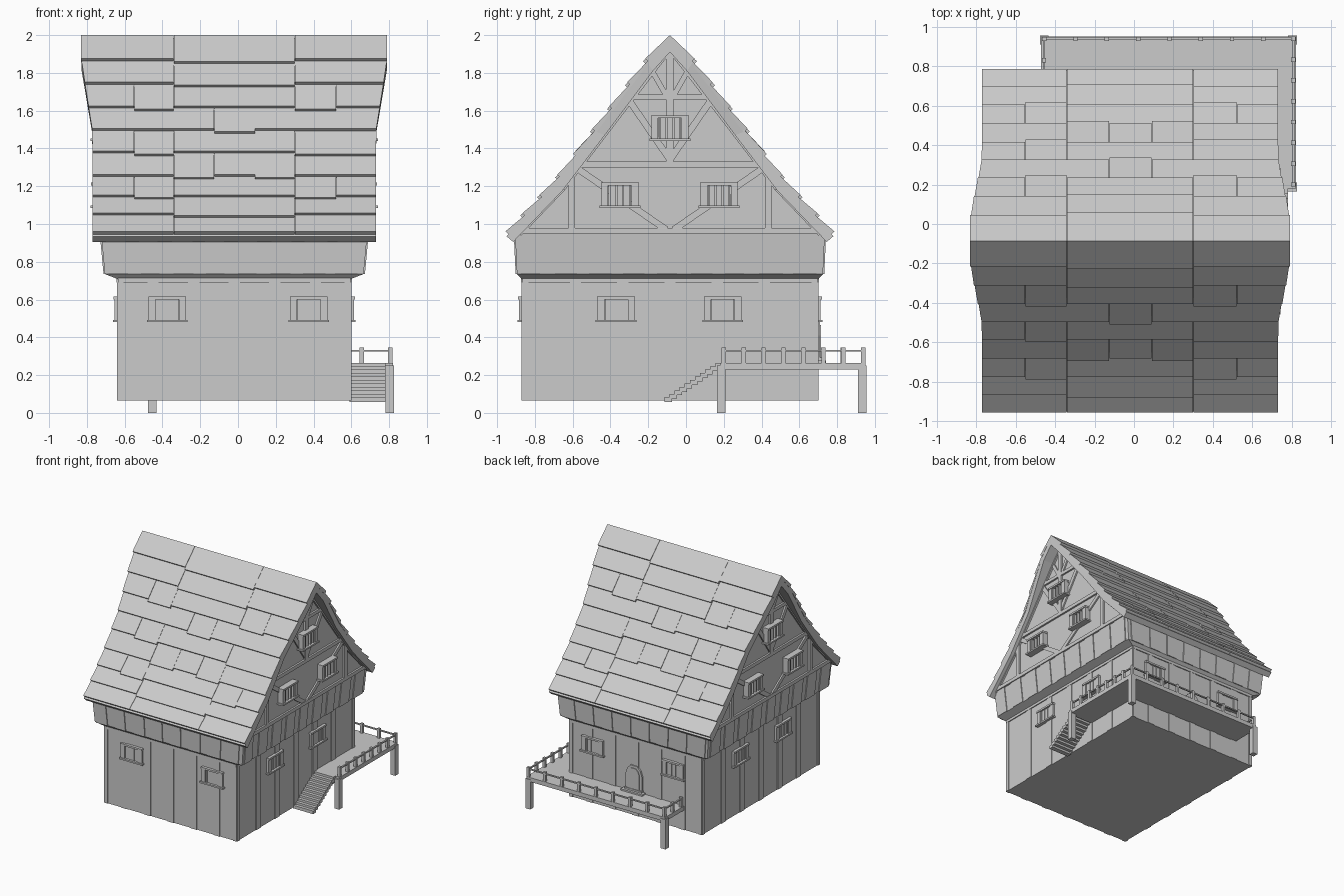
import bpy, bmesh, random
from mathutils import Vector

random.seed(4)
old = bpy.data.objects.get("Cube")
if old:
    bpy.data.objects.remove(old)

grey = bpy.data.materials.new("plain_grey")
grey.use_nodes = True
grey.diffuse_color = (0.6, 0.6, 0.6, 1)
grey.node_tree.nodes["Principled BSDF"].inputs["Base Color"].default_value = (0.6, 0.6, 0.6, 1)

CX, CY = -0.02, -0.085          # house centre
HX, HY = 0.615, 0.78            # half size of lower walls
BASE, EAVE = 0.065, 0.95


def build(name, solids):
    """Each solid is a list of rings; rings are bridged and the ends capped."""
    bm = bmesh.new()
    for rings in solids:
        loops = [[bm.verts.new(p) for p in ring] for ring in rings]
        n = len(loops[0])
        for a, b in zip(loops, loops[1:]):
            for i in range(n):
                j = (i + 1) % n
                bm.faces.new((a[i], a[j], b[j], b[i]))
        bm.faces.new(loops[0][::-1])
        bm.faces.new(loops[-1])
    bmesh.ops.recalc_face_normals(bm, faces=bm.faces)
    mesh = bpy.data.meshes.new(name)
    bm.to_mesh(mesh)
    bm.free()
    mesh.materials.append(grey)
    obj = bpy.data.objects.new(name, mesh)
    bpy.context.collection.objects.link(obj)
    return obj


def rect(x0, x1, y0, y1, z):
    return [(x0, y0, z), (x1, y0, z), (x1, y1, z), (x0, y1, z)]


def box(x0, x1, y0, y1, z0, z1):
    return [rect(x0, x1, y0, y1, z0), rect(x0, x1, y0, y1, z1)]


def centred(hx, hy, z):
    return rect(CX - hx, CX + hx, CY - hy, CY + hy, z)


def wall(axis, sign, half):
    """Maps (along, outward, z) on a wall to world space."""
    if axis == "x":
        return lambda a, d, z: (CX + sign * (half + d), a, z)
    return lambda a, d, z: (a, CY + sign * (half + d), z)


def slab(w, a0, a1, d0, d1, z0, z1):
    return [[w(a0, d0, z), w(a1, d0, z), w(a1, d1, z), w(a0, d1, z)] for z in (z0, z1)]


SIDES = {"front": wall("y", -1, HY), "back": wall("y", 1, HY),
         "right": wall("x", -1, HX), "left": wall("x", 1, HX)}

# Lower walls and flared band
build("lower_walls", [[centred(HX, HY, BASE), centred(HX, HY, 0.72)]])
build("upper_band", [[centred(HX + 0.005, HY + 0.005, 0.71), centred(0.685, 0.81, 0.735),
                      centred(0.705, 0.82, EAVE)]])

# Vertical wall boards with a top plate
for name, w in SIDES.items():
    along_x = name in ("front", "back")
    c, h = (CX, HX) if along_x else (CY, HY)
    step = 0.215 if along_x else 0.25
    parts = [slab(w, c + k * step - 0.03, c + k * step + 0.03, -0.01, 0.006, BASE, 0.7)
             for k in range(-2, 3)]
    parts += [slab(w, c + s * h - 0.03 * (s > 0), c + s * h + 0.03 * (s < 0),
                   -0.01, 0.006, BASE, 0.7) for s in (-1, 1)]
    parts.append(slab(w, c - h, c + h, -0.01, 0.008, 0.69, 0.72))
    build(name + "_wall_boards", parts)

# Sloping boards on the band
for name in SIDES:
    along_x = name in ("front", "back")
    sign = 1 if name in ("back", "left") else -1
    c, lo, hi = (CX, 0.685, 0.705) if along_x else (CY, 0.81, 0.82)
    lower = wall("y", sign, 0.81) if along_x else wall("x", sign, 0.685)
    upper = wall("y", sign, 0.82) if along_x else wall("x", sign, 0.705)
    count = 8 if along_x else 9
    parts = []
    for k in range(count):
        t0 = -1 + 2 * (k + 0.12) / count
        t1 = t0 + 2 * random.uniform(0.55, 0.72) / count
        rings = []
        for w, h, z in ((lower, lo, 0.735), (upper, hi, EAVE)):
            rings.append([w(c + t0 * h, -0.01, z), w(c + t1 * h, -0.01, z),
                          w(c + t1 * h, 0.007, z), w(c + t0 * h, 0.007, z)])
        parts.append(rings)
    build(name + "_band_boards", parts)

# Roof shell
PROFILE = [(0, 1.985), (0.12, 1.855), (0.395, 1.49), (0.6, 1.22), (0.865, 0.935)]
INNER = [(0, 1.91), (0.09, 1.81), (0.345, 1.47), (0.57, 1.175), (0.83, 0.905)]


def roof_half(z):
    return 0.75 + 0.06 * min(1, max(0, (z - 1.49) / 0.38))


def roof_z(u):
    for (u0, z0), (u1, z1) in zip(PROFILE, PROFILE[1:]):
        if u <= u1 or u1 == PROFILE[-1][0]:
            return z0 + (z1 - z0) * (u - u0) / (u1 - u0)


rings = []
for s, pairs in ((-1, list(zip(PROFILE, INNER))[::-1]), (1, list(zip(PROFILE, INNER))[1:])):
    for (u, z), (v, q) in pairs:
        h = roof_half(z)
        rings.append([(CX - h, CY + s * u, z), (CX + h, CY + s * u, z),
                      (CX + h, CY + s * v, q), (CX - h, CY + s * v, q)])
build("roof_shell", [rings])

# Roof shingles: overlapping rows split at varying joints
ROWS = [0, 0.115, 0.21, 0.305, 0.395, 0.485, 0.58, 0.675, 0.765, 0.855]
JOINTS = [(-0.34, 0.3), (-0.34, 0.3), (-0.55, -0.34, 0.3, 0.52), (-0.125, 0.09),
          (-0.55, -0.34, 0.3), (-0.34, -0.125, 0.09, 0.3), (-0.55, -0.34, 0.3, 0.52),
          (-0.34, 0.3), (-0.34, 0.3)]
for side, s in (("front", -1), ("back", 1)):
    tiles = []
    for row, joints in enumerate(JOINTS):
        cuts = [None, *joints, None]
        for k in range(len(cuts) - 1):
            u0 = max(0, ROWS[row] - 0.015)
            u1 = ROWS[row + 1] + (0.012 if k % 2 and row < 8 else 0)
            z0, z1 = roof_z(u0), roof_z(u1)
            lift = 0.015 if row == 0 else 0.004
            section = [(u0, z0 + lift, u0, z0 - 0.01),
                       (u1 + 0.016, z1 + 0.015, u1 - 0.006, z1 - 0.006)]
            tile = []
            for ua, za, ub, zb in section:
                h = roof_half(za)
                x0 = CX - h if cuts[k] is None else cuts[k] + 0.001
                x1 = CX + h if cuts[k + 1] is None else cuts[k + 1] - 0.001
                tile.append([(x0, CY + s * ua, za), (x1, CY + s * ua, za),
                             (x1, CY + s * ub, zb), (x0, CY + s * ub, zb)])
            tiles.append(tile)
    build(side + "_shingles", tiles)

# Gable walls
GH = 0.705
GABLE = [(-0.82, EAVE), (0.82, EAVE), (0.59, 1.19), (0.1, 1.83), (0, 1.95), (-0.1, 1.83), (-0.59, 1.19)]
build("gable_walls", [[[(CX + s * GH, CY + y, z) for y, z in GABLE] for s in (-1, 1)]])


def beam(w, p, q, width, depth=0.015):
    p, q = Vector(p), Vector(q)
    n = (q - p).normalized().orthogonal() * width / 2
    return [[w(CY + e.x, d, e.y) for e, d in ((v + n, -0.01), (v - n, -0.01), (v - n, depth), (v + n, depth))]
            for v in (p, q)]


# Timber framing, mirrored about the gable centre
for name, sign in (("right", -1), ("left", 1)):
    w = wall("x", sign, GH)
    parts = [beam(w, (-0.8, 0.965), (0.8, 0.965), 0.03),
             beam(w, (-0.52, 1.315), (0.52, 1.315), 0.03),
             beam(w, (-0.23, 1.672), (0.23, 1.672), 0.028),
             beam(w, (0, 1.33), (0, 1.9), 0.04)]
    for m in (-1, 1):
        parts += [beam(w, (m * 0.52, 0.97), (m * 0.52, 1.31), 0.035),
                  beam(w, (m * 0.5, 1.3), (m * 0.02, 0.97), 0.035, 0.012),
                  beam(w, (m * 0.22, 1.66), (0, 1.34), 0.035, 0.012),
                  beam(w, (m * 0.02, 1.68), (m * 0.1, 1.82), 0.028, 0.012),
                  beam(w, (m * 0.8, 0.95), (m * 0.57, 1.19), 0.035),
                  beam(w, (m * 0.57, 1.19), (m * 0.08, 1.83), 0.035),
                  beam(w, (m * 0.08, 1.83), (0, 1.93), 0.035)]
    build(name + "_gable_timbers", parts)


def window(name, w, a, z, depth):
    """Barred window with shutters, lintel and sill."""
    parts = [slab(w, a - 0.1, a + 0.1, -0.01, depth, z + 0.05, z + 0.065),
             slab(w, a - 0.108, a + 0.108, -0.01, depth + 0.004, z - 0.07, z - 0.057),
             slab(w, a - 0.06, a + 0.06, -0.01, 0.008, z - 0.057, z + 0.05)]
    for m in (-1, 1):
        parts.append(slab(w, a + m * 0.08 - 0.018, a + m * 0.08 + 0.018, -0.01, depth - 0.006, z - 0.057, z + 0.05))
    for k in (-1.5, -0.5, 0.5, 1.5):
        parts.append(slab(w, a + k * 0.036 - 0.005, a + k * 0.036 + 0.005, 0, depth - 0.012, z - 0.057, z + 0.05))
    build(name, parts)


for name, w in SIDES.items():
    for a in (-0.375, 0.375) if name in ("front", "back") else (-0.37, 0.195):
        window(name + "_window", w, a, 0.55, 0.024)
for name, sign in (("right", -1), ("left", 1)):
    for a, z in ((-0.35, 1.155), (0.175, 1.155), (CY, 1.51)):
        window(name + "_gable_window", wall("x", sign, GH), a, z, 0.052)

# Arched back door with frame and steps
back = SIDES["back"]
DX = -0.01


def arch(r, top, depth):
    pts = [(-r, 0.265), (r, 0.265), (r, top), (r * 0.8, top + r * 0.6), (r * 0.4, top + r),
           (-r * 0.4, top + r), (-r * 0.8, top + r * 0.6), (-r, top)]
    return [[back(DX + x, d, z) for x, z in pts] for d in (-0.01, depth)]


build("door_frame", [arch(0.075, 0.41, 0.014)])
build("door_panel", [arch(0.055, 0.41, 0.02)])
build("door_step", [slab(back, DX - 0.1, DX + 0.1, -0.01, 0.045, 0.264, 0.278),
                    slab(back, DX - 0.08, DX + 0.08, -0.01, 0.025, 0.278, 0.292)])

# Corner deck, legs and railing
build("deck", [box(-0.47, 0.82, 0.69, 0.95, 0.23, 0.265), box(0.59, 0.82, 0.18, 0.69, 0.23, 0.265)])
build("deck_legs", [box(x, x + 0.045, y, y + 0.045, 0, 0.25)
                    for x, y in ((0.78, 0.165), (0.78, 0.91), (-0.477, 0.91))])
rails = [box(0.8, 0.812, 0.19, 0.945, 0.324, 0.334), box(-0.462, 0.812, 0.933, 0.945, 0.324, 0.334),
         box(-0.462, -0.45, 0.69, 0.945, 0.324, 0.334)]
posts = [(0.806, 0.2 + k * 0.1055) for k in range(8)]
posts += [(0.655 - k * 0.1585, 0.937) for k in range(8)]
posts += [(-0.456, 0.83), (-0.456, 0.72)]
rails += [box(x - 0.011, x + 0.011, y - 0.011, y + 0.011, 0.26, 0.345) for x, y in posts]
build("deck_railing", rails)

# Stairs: thin overlapping treads
N = 11
build("stairs", [box(0.59, 0.78, -0.115 + k * 0.027, -0.075 + k * 0.027,
                     0.057 + k * 0.0182, 0.083 + k * 0.0182) for k in range(N)])
